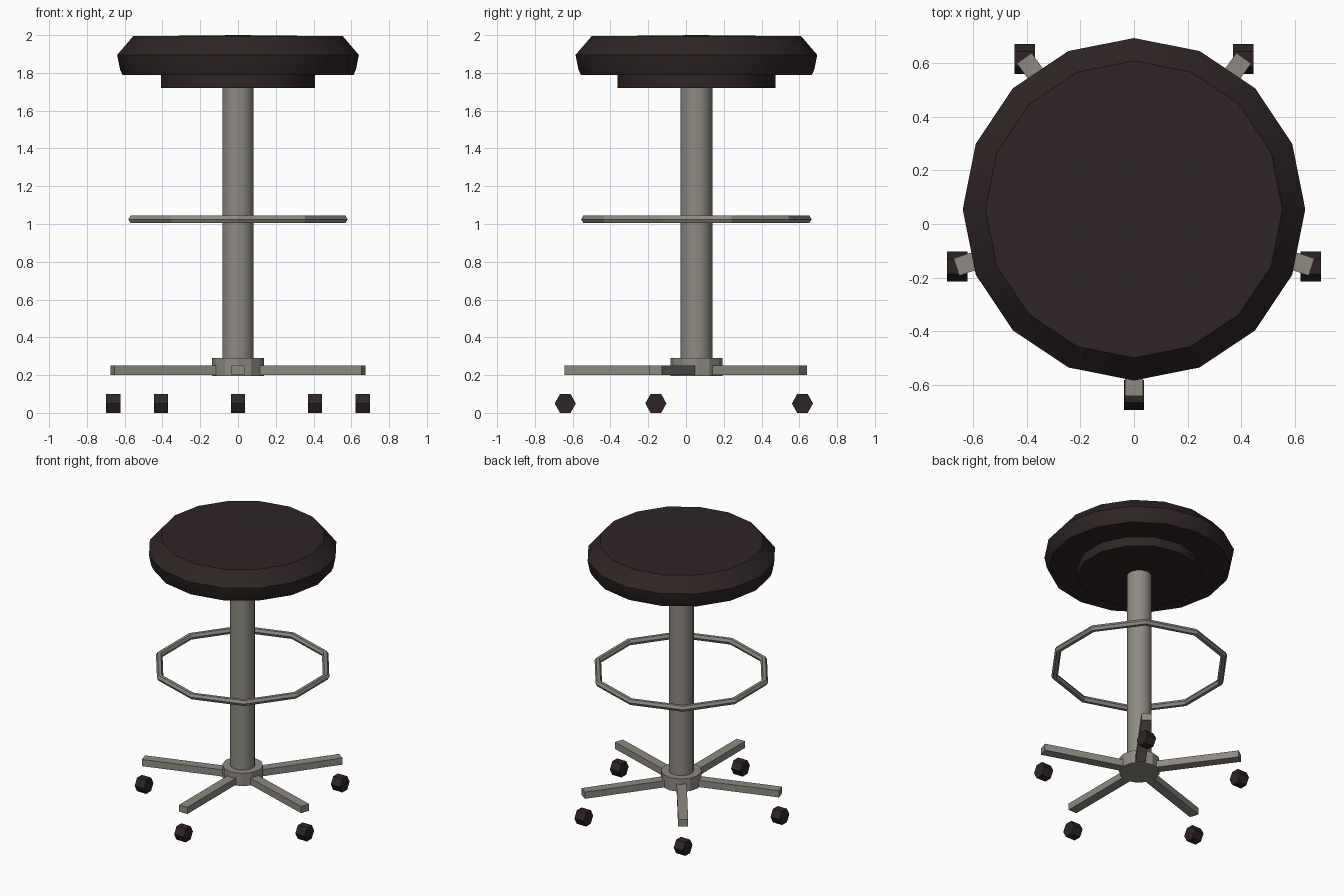
import bpy, bmesh, math
from mathutils import Matrix, Vector

if "Cube" in bpy.data.objects:
    bpy.data.objects.remove(bpy.data.objects["Cube"])

CY = 0.055  # stool axis sits slightly behind the origin


def material(name, rgb):
    m = bpy.data.materials.new(name)
    m.diffuse_color = (*rgb, 1)
    m.use_nodes = True
    m.node_tree.nodes["Principled BSDF"].inputs["Base Color"].default_value = m.diffuse_color
    return m


DARK = material("dark brown", (0.028, 0.018, 0.018))
METAL = material("warm grey metal", (0.27, 0.255, 0.225))


def finish(name, bm, mat, smooth=None):
    bmesh.ops.recalc_face_normals(bm, faces=bm.faces)
    me = bpy.data.meshes.new(name)
    bm.to_mesh(me)
    bm.free()
    me.materials.append(mat)
    if smooth:
        for p in me.polygons:
            p.use_smooth = True
        me.set_sharp_from_angle(angle=math.radians(smooth))
    ob = bpy.data.objects.new(name, me)
    bpy.context.collection.objects.link(ob)
    return ob


def lathe(name, profile, sides, mat, smooth=None, closed=False):
    """Spin (radius, z) points round the stool axis, first vertex towards -y."""
    bm = bmesh.new()
    rings = []
    for r, z in profile:
        if r == 0:
            rings.append([bm.verts.new((0, CY, z))] * sides)
        else:
            rings.append([bm.verts.new((r * math.sin(2 * math.pi * i / sides),
                                        CY - r * math.cos(2 * math.pi * i / sides), z))
                          for i in range(sides)])
    pairs = list(zip(rings, rings[1:]))
    if closed:
        pairs.append((rings[-1], rings[0]))
    for a, b in pairs:
        for i in range(sides):
            j = (i + 1) % sides
            quad = list(dict.fromkeys((a[i], a[j], b[j], b[i])))
            bm.faces.new(quad)
    return finish(name, bm, mat, smooth)


def disc(radius, z0, z1):
    return [(0, z0), (radius, z0), (radius, z1), (0, z1)]


# Seat cushion and the plate beneath it
lathe("seat_cushion", [(0, 1.79), (0.612, 1.79), (0.625, 1.82), (0.64, 1.895),
                       (0.555, 1.994), (0, 2.0)], 16, DARK, 30)
lathe("seat_plate", disc(0.418, 1.72, 1.79), 14, DARK, 30)

# Column and hub
lathe("column", disc(0.084, 0.28, 1.73), 14, METAL, 30)
lathe("hub", disc(0.138, 0.195, 0.29), 12, METAL)

# Ten-sided foot ring with a hexagonal section
section = [(0.587 + 0.023 * math.cos(k * math.pi / 3),
            1.025 + 0.023 * math.sin(k * math.pi / 3)) for k in range(6)]
lathe("foot_ring", section, 10, METAL, closed=True)

# Five base arms with a castor below each tip
for n in range(5):
    a = math.radians(-90 + 72 * n)
    bm = bmesh.new()
    bmesh.ops.create_cube(bm, size=1, matrix=Matrix.Translation((0, CY, 0.225))
                          @ Matrix.Rotation(a, 4, 'Z')
                          @ Matrix.Translation((0.399, 0, 0))
                          @ Matrix.Diagonal((0.598, 0.068, 0.05, 1)))
    finish(f"base_arm_{n + 1}", bm, METAL)

    # Castors all roll the same way: hexagonal prisms lying along x
    bm = bmesh.new()
    centre = Vector((0.694 * math.cos(a), CY + 0.694 * math.sin(a), 0.05))
    ends = [[bm.verts.new(centre + Vector((x, 0.056 * math.cos(k * math.pi / 3),
                                           0.0577 * math.sin(k * math.pi / 3))))
             for k in range(6)] for x in (-0.038, 0.038)]
    for e in ends:
        bm.faces.new(e)
    for k in range(6):
        j = (k + 1) % 6
        bm.faces.new((ends[0][k], ends[0][j], ends[1][j], ends[1][k]))
    finish(f"castor_{n + 1}", bm, DARK)
